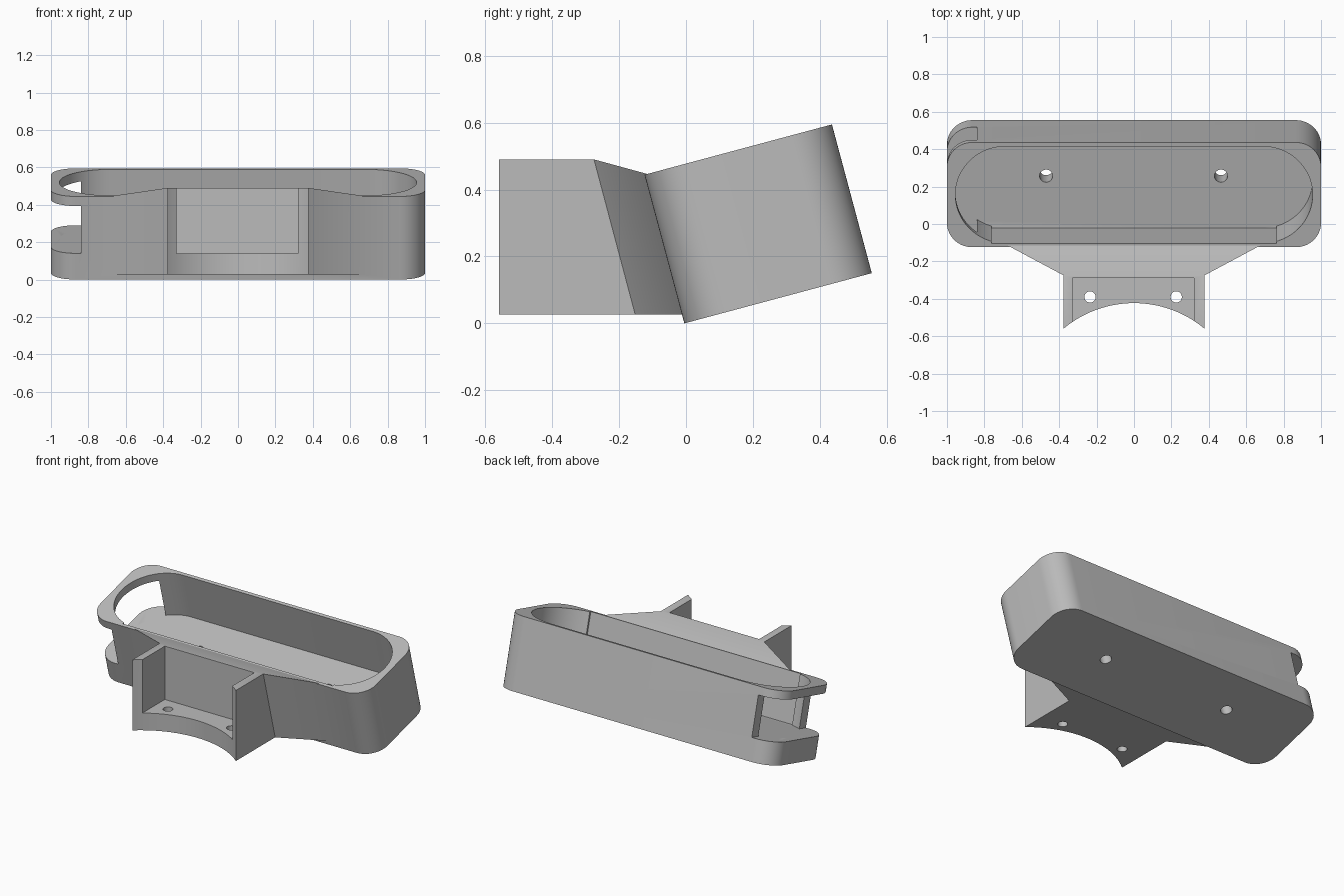
import bpy, bmesh, math
from mathutils import Matrix, Vector

cube = bpy.data.objects.get("Cube")
if cube:
    bpy.data.objects.remove(cube, do_unlink=True)

grey = bpy.data.materials.new("plain_grey")
grey.use_nodes = True
grey.diffuse_color = (0.5, 0.5, 0.5, 1)
grey.node_tree.nodes["Principled BSDF"].inputs["Base Color"].default_value = (0.5, 0.5, 0.5, 1)

# The tray leans back on its front lower edge
TILT = Matrix.Translation((0, -0.005, 0)) @ Matrix.Rotation(math.radians(15), 4, 'X')
FLAT = Matrix.Identity(4)


def loft(name, rings, matrix=FLAT):
    """Solid through matching closed rings of points."""
    bm = bmesh.new()
    loops = [[bm.verts.new(matrix @ Vector(p)) for p in ring] for ring in rings]
    n = len(loops[0])
    for a, b in zip(loops, loops[1:]):
        for i in range(n):
            j = (i + 1) % n
            bm.faces.new((a[i], a[j], b[j], b[i]))
    bm.faces.new(loops[0][::-1])
    bm.faces.new(loops[-1])
    bmesh.ops.recalc_face_normals(bm, faces=bm.faces)
    mesh = bpy.data.meshes.new(name)
    bm.to_mesh(mesh)
    bm.free()
    mesh.materials.append(grey)
    obj = bpy.data.objects.new(name, mesh)
    bpy.context.collection.objects.link(obj)
    return obj


def prism(name, outline, z0, z1, matrix=FLAT):
    return loft(name, [[(x, y, z) for x, y in outline] for z in (z0, z1)], matrix)


def rounded(x0, x1, y0, y1, r, steps=14):
    """Rectangle outline with rounded corners."""
    pts = []
    corners = ((x1 - r, y1 - r), (x0 + r, y1 - r), (x0 + r, y0 + r), (x1 - r, y0 + r))
    for k, (cx, cy) in enumerate(corners):
        for i in range(steps + 1):
            a = math.pi / 2 * (k + i / steps)
            pts.append((cx + r * math.cos(a), cy + r * math.sin(a)))
    return pts


def rect(x0, x1, y0, y1):
    return [(x0, y0), (x1, y0), (x1, y1), (x0, y1)]


def circle(cx, cy, r, n=32):
    return [(cx + r * math.cos(math.tau * i / n), cy + r * math.sin(math.tau * i / n))
            for i in range(n)]


def combine(obj, tool, operation='DIFFERENCE'):
    """Boolean the tool into the object, then discard the tool."""
    mod = obj.modifiers.new("bool", 'BOOLEAN')
    mod.operation, mod.solver, mod.object = operation, 'EXACT', tool
    bpy.context.view_layer.update()
    deps = bpy.context.evaluated_depsgraph_get()
    result = bpy.data.meshes.new_from_object(obj.evaluated_get(deps))
    obj.modifiers.clear()
    obj.data = result
    bpy.data.objects.remove(tool, do_unlink=True)


# Tray body
holder = prism("tray_with_bracket", rounded(-1, 1, 0, 0.58, 0.135), 0, 0.46, TILT)


# Bracket block flaring into the tray's front wall
def section(half, y_top, z_top, y_low):
    return [(-half, y_low, 0.027), (half, y_low, 0.027),
            (half, y_top, z_top), (-half, y_top, z_top)]


bracket = loft("bracket", [section(0.376, -0.6, 0.49, -0.6),
                           section(0.376, -0.275, 0.49, -0.152),
                           section(0.685, -0.11, 0.445, -0.002)])

# Bracket recess, concave front and screw holes
combine(bracket, prism("recess", rect(-0.328, 0.322, -1, -0.29), 0.14, 1))
combine(bracket, prism("front_arc", circle(0, -1.011, 0.588, 128), -0.2, 1))
for x in (-0.235, 0.226):
    combine(bracket, prism("screw_hole", circle(x, -0.39, 0.03), -0.2, 0.3))
combine(holder, bracket, 'UNION')

# Tray pocket, flattened front wall, open slot in the right end, floor holes
FLOOR = 0.145
combine(holder, prism("pocket", rounded(-0.955, 0.955, 0.022, 0.558, 0.2679, 20), FLOOR, 0.7, TILT))
combine(holder, prism("front_flat", rect(-0.763, 0.763, 0.021, 0.2), FLOOR, 0.7, TILT))
combine(holder, prism("end_slot", rect(-1.2, -0.84, -0.2, 0.8), FLOOR, 0.407, TILT))
for x in (-0.47, 0.465):
    combine(holder, prism("floor_hole", circle(x, 0.31, 0.035), -0.1, 0.3, TILT))

# Smooth the curves, keep the edges sharp
bpy.ops.object.select_all(action='DESELECT')
holder.select_set(True)
bpy.context.view_layer.objects.active = holder
bpy.ops.object.shade_smooth_by_angle(angle=math.radians(30))
